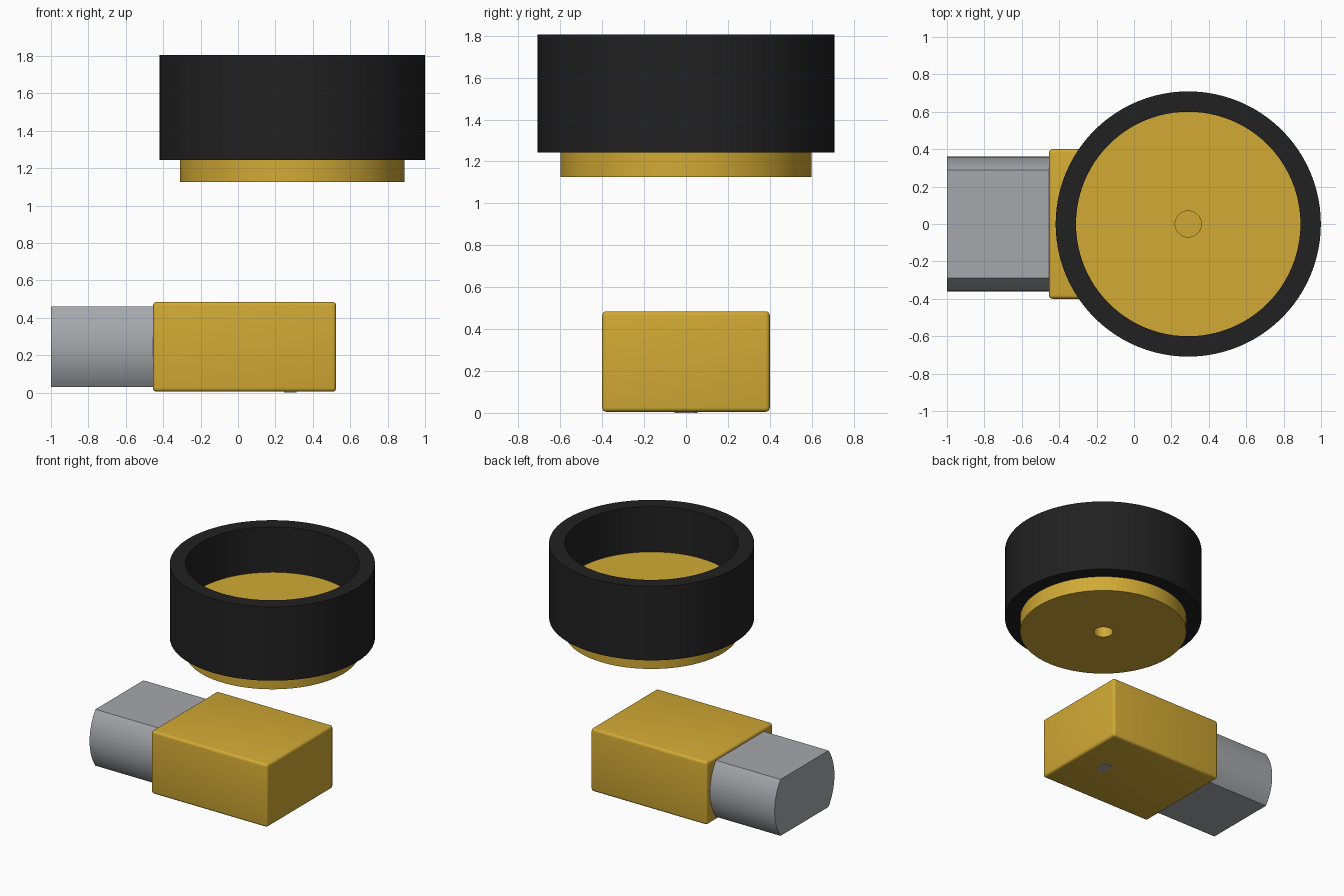
import bpy, bmesh, math
from mathutils import Matrix

if "Cube" in bpy.data.objects:
    bpy.data.objects.remove(bpy.data.objects["Cube"])


def material(name, rgb):
    m = bpy.data.materials.new(name)
    m.diffuse_color = (*rgb, 1)
    m.use_nodes = True
    m.node_tree.nodes["Principled BSDF"].inputs["Base Color"].default_value = m.diffuse_color
    return m


GOLD = material("yellow_plastic", (0.64, 0.40, 0.035))
BLACK = material("black_rubber", (0.015, 0.015, 0.015))
GREY = material("grey_metal", (0.38, 0.39, 0.41))
AXLE_X = 0.29


def finish(name, bm, mat):
    bmesh.ops.recalc_face_normals(bm, faces=bm.faces)
    mesh = bpy.data.meshes.new(name)
    bm.to_mesh(mesh)
    bm.free()
    mesh.materials.append(mat)
    ob = bpy.data.objects.new(name, mesh)
    bpy.context.collection.objects.link(ob)
    bpy.context.view_layer.objects.active = ob
    ob.select_set(True)
    bpy.ops.object.shade_smooth_by_angle(angle=math.radians(30))
    ob.select_set(False)
    return ob


def ring(name, r_in, r_out, z0, z1, mat, n=96):
    """Rectangular section spun around the wheel axle."""
    bm = bmesh.new()
    section = [(r_in, z0), (r_out, z0), (r_out, z1), (r_in, z1)]
    loops = []
    for i in range(n):
        a = 2 * math.pi * i / n
        loops.append([bm.verts.new((AXLE_X + r * math.cos(a), r * math.sin(a), z))
                      for r, z in section])
    for i in range(n):
        a, b = loops[i], loops[(i + 1) % n]
        for j in range(4):
            k = (j + 1) % 4
            bm.faces.new((a[j], b[j], b[k], a[k]))
    return finish(name, bm, mat)


def flatted_rod(name, radius, half_flat, length, matrix, mat, n=24):
    """Round rod with two parallel flats, extruded along local z."""
    bm = bmesh.new()
    t = math.asin(half_flat / radius)
    pts = []
    for side in (0, math.pi):
        for i in range(n + 1):
            a = side - t + 2 * t * i / n
            pts.append((radius * math.cos(a), radius * math.sin(a), 0))
    face = bm.faces.new([bm.verts.new(p) for p in pts])
    top = bmesh.ops.extrude_face_region(bm, geom=[face], use_keep_orig=True)
    verts = [v for v in top["geom"] if isinstance(v, bmesh.types.BMVert)]
    bmesh.ops.translate(bm, verts=verts, vec=(0, 0, length))
    bm.transform(matrix)
    return finish(name, bm, mat)


# Wheel: rubber tyre around a recessed hub with an axle hole
ring("tyre", 0.60, 0.709, 1.243, 1.806, BLACK)
ring("wheel_hub", 0.07, 0.60, 1.127, 1.46, GOLD)

# Gearbox with slightly rounded edges
bm = bmesh.new()
bmesh.ops.create_cube(bm, size=1, matrix=Matrix.Translation((0.035, 0, 0.245))
                      @ Matrix.Diagonal((0.98, 0.80, 0.48, 1)))
bmesh.ops.bevel(bm, geom=bm.edges[:], offset=0.02, segments=4, profile=0.5,
                affect='EDGES')
finish("gearbox", bm, GOLD)

# Motor can: axis along x, flats on top and bottom
axis_x = Matrix(((0, 0, 1, -1.0), (1, 0, 0, 0), (0, 1, 0, 0.245), (0, 0, 0, 1)))
flatted_rod("motor_can", 0.36, 0.215, 0.58, axis_x, GREY)

# Output shaft, its tip just showing under the gearbox
axis_z = Matrix.Translation((AXLE_X - 0.01, 0, 0)) @ Matrix.Rotation(math.pi / 2, 4, 'Z')
flatted_rod("output_shaft", 0.055, 0.033, 0.3, axis_z, GREY, n=8)
